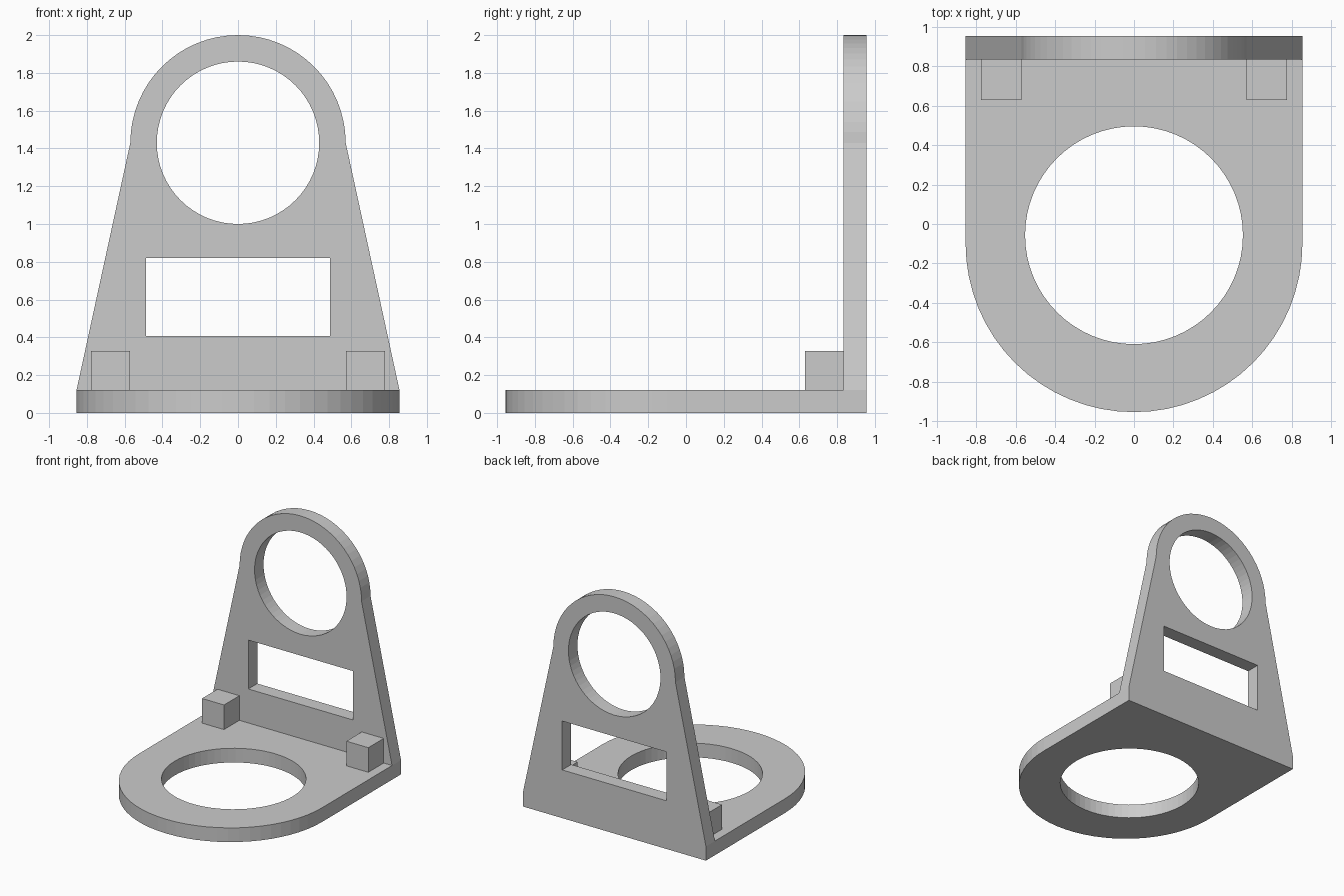
import bpy, bmesh
from math import sin, cos, pi
from mathutils import Vector

if "Cube" in bpy.data.objects:
    bpy.data.objects.remove(bpy.data.objects["Cube"])

W, T, D = 0.855, 0.12, 0.955        # half width, plate thickness, half depth


def arc(cx, cy, r, a0, a1, n):
    return [(cx + r * cos(a0 + (a1 - a0) * i / n),
             cy + r * sin(a0 + (a1 - a0) * i / n)) for i in range(n + 1)]


def circle(cx, cy, r, n=64):
    return arc(cx, cy, r, 0, 2 * pi, n)[:-1]


def plate(name, loops, to3d, push):
    """Fill an outline with holes and extrude it into a solid."""
    bm = bmesh.new()
    for pts in loops:
        vs = [bm.verts.new(to3d(a, b)) for a, b in pts]
        for i, v in enumerate(vs):
            bm.edges.new((v, vs[(i + 1) % len(vs)]))
    bmesh.ops.triangle_fill(bm, edges=bm.edges[:], use_beauty=True)
    ext = bmesh.ops.extrude_face_region(bm, geom=bm.faces[:])
    moved = [g for g in ext["geom"] if isinstance(g, bmesh.types.BMVert)]
    bmesh.ops.translate(bm, verts=moved, vec=Vector(push))
    bmesh.ops.recalc_face_normals(bm, faces=bm.faces[:])
    me = bpy.data.meshes.new(name)
    bm.to_mesh(me)
    bm.free()
    ob = bpy.data.objects.new(name, me)
    bpy.context.collection.objects.link(ob)
    return ob


def rect(x0, x1, y0, y1):
    return [(x0, y0), (x1, y0), (x1, y1), (x0, y1)]


# base plate: rounded front, round opening
base_outline = [(W, D), (-W, D)] + arc(0, W - D, W, pi, 2 * pi, 32)
bracket = plate("bracket", [base_outline, circle(0, -0.057, 0.553)],
                lambda a, b: (a, b, 0), (0, 0, T))

# upright: tapered sides, ring top, round opening and rectangular window
up_outline = [(-W, T), (W, T)] + arc(0, 1.43, 0.57, 0, pi, 32)
upright = plate("upright",
                [up_outline, circle(0, 1.43, 0.43), rect(-0.488, 0.488, 0.407, 0.82)],
                lambda a, b: (a, D - T, b), (0, T, 0))

# corner blocks, sitting in the angle between the plates
blocks = [plate("corner_block", [rect(min(s * 0.572, s * 0.777), max(s * 0.572, s * 0.777),
                                      0.63, D - T)],
                lambda a, b: (a, b, T), (0, 0, 0.208)) for s in (-1, 1)]

# fuse everything into one solid
bpy.context.view_layer.objects.active = bracket
for part in [upright] + blocks:
    m = bracket.modifiers.new("fuse", "BOOLEAN")
    m.operation, m.solver, m.object = "UNION", "EXACT", part
    bpy.ops.object.modifier_apply(modifier=m.name)
    bpy.data.objects.remove(part)
